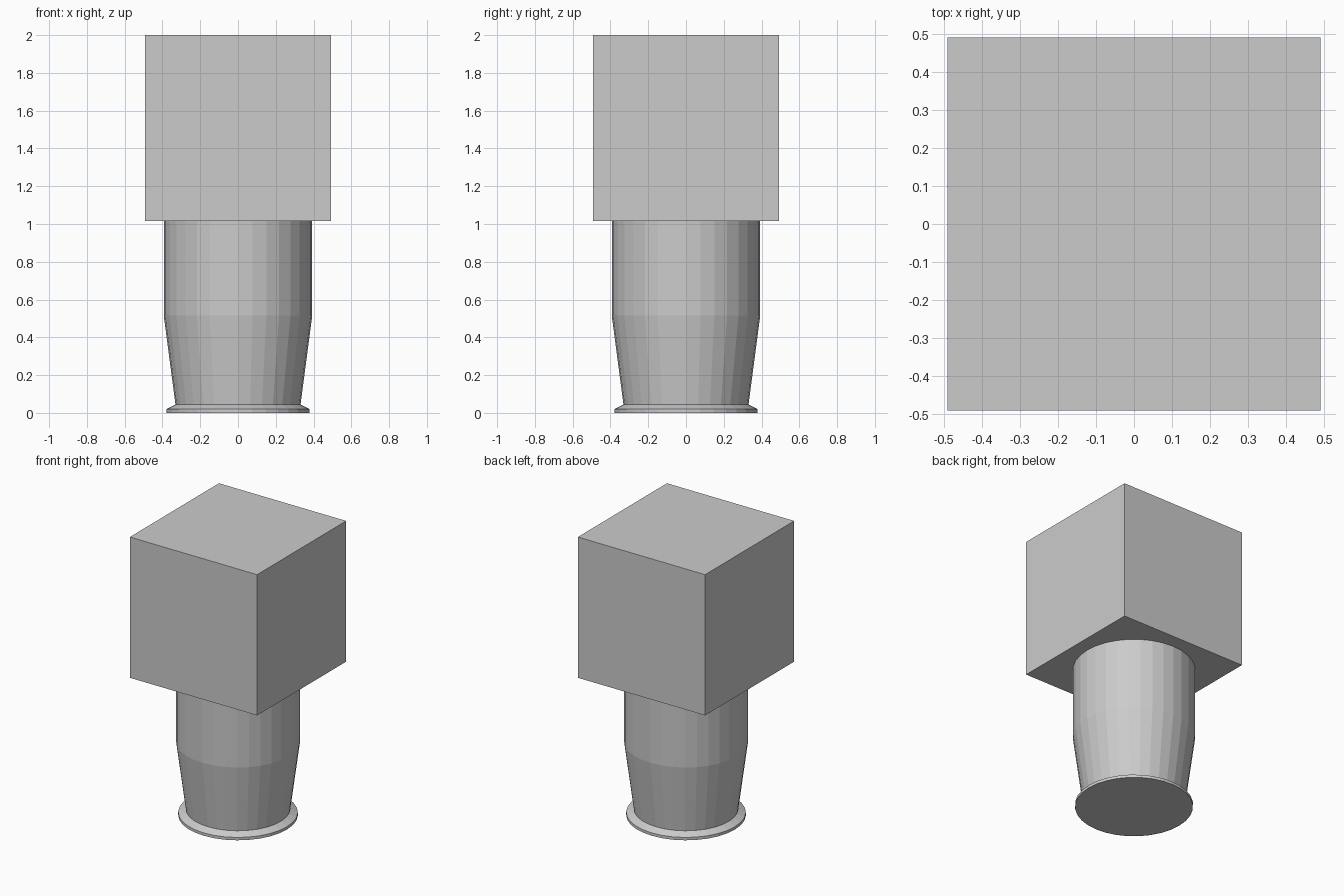
import bpy, bmesh
from math import sin, cos, tau

if "Cube" in bpy.data.objects:
    bpy.data.objects.remove(bpy.data.objects["Cube"])

SIDES = 32


def finish(name, bm):
    bmesh.ops.recalc_face_normals(bm, faces=bm.faces[:])
    mesh = bpy.data.meshes.new(name)
    bm.to_mesh(mesh)
    bm.free()
    obj = bpy.data.objects.new(name, mesh)
    bpy.context.collection.objects.link(obj)
    return obj


def lathe(name, profile):
    """Closed flat-shaded turned part from (radius, height) points."""
    bm = bmesh.new()
    rings = [[bm.verts.new((r * cos(tau * i / SIDES), r * sin(tau * i / SIDES), z))
              for i in range(SIDES)] for r, z in profile]
    for low, high in zip(rings, rings[1:]):
        for i in range(SIDES):
            j = (i + 1) % SIDES
            bm.faces.new((low[i], low[j], high[j], high[i]))
    bm.faces.new(rings[0])
    bm.faces.new(rings[-1])
    return finish(name, bm)


# Turned stem: base flange, tapered neck and straight collar
lathe("stem", [(0.379, 0.0), (0.379, 0.02), (0.331, 0.044), (0.393, 0.515), (0.393, 1.016)])

# Cube block resting on the stem
bm = bmesh.new()
bmesh.ops.create_cube(bm, size=0.984)
bmesh.ops.translate(bm, verts=bm.verts[:], vec=(0, 0, 1.508))
finish("block", bm)
